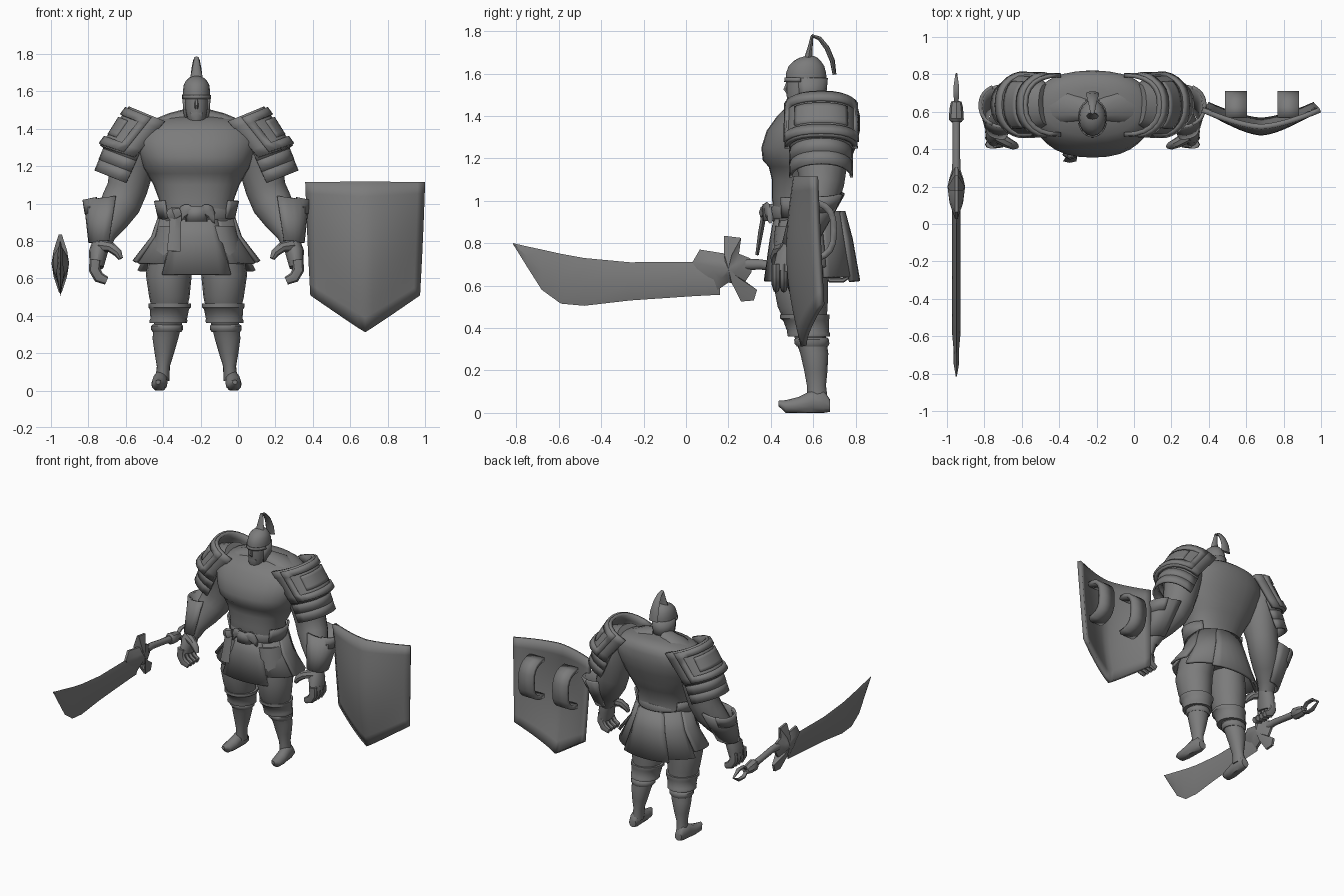
import bpy, bmesh, math
from mathutils import Vector as V

CX = -0.222  # body centre line
grey = bpy.data.materials.new("plain_grey")
grey.diffuse_color = (0.2, 0.2, 0.2, 1)


def mk(name, verts, faces, mirror=False, x=CX, thick=0):
    me = bpy.data.meshes.new(name)
    me.from_pydata([tuple(v) for v in verts], [], faces)
    bm = bmesh.new()
    bm.from_mesh(me)
    bmesh.ops.recalc_face_normals(bm, faces=bm.faces)
    bm.to_mesh(me)
    bm.free()
    ob = bpy.data.objects.new(name, me)
    ob.location.x = x
    me.materials.append(grey)
    bpy.context.collection.objects.link(ob)
    if mirror:
        ob.modifiers.new("mirror", 'MIRROR')
    if thick:
        m = ob.modifiers.new("solid", 'SOLIDIFY')
        m.thickness, m.offset = thick, 0
    return ob


def spow(v, p):
    return math.copysign(abs(v) ** p, v)


def tube(name, secs, n=16, ref=(0, 1, 0), axis=None, p=1.0, floor=None, **kw):
    """Loft of ellipses: each section is x, y, z, radius a, radius b (along ref)."""
    pts = [V(s[:3]) for s in secs]
    vs, fs = [], []
    for i, s in enumerate(secs):
        t = V(axis) if axis else pts[min(i + 1, len(pts) - 1)] - pts[max(i - 1, 0)]
        a = t.cross(V(ref)).normalized()
        b = a.cross(t).normalized()
        for k in range(n):
            w = math.tau * k / n
            q = pts[i] + a * s[3] * spow(math.cos(w), p) + b * s[4] * spow(math.sin(w), p)
            if floor is not None:
                q.z = max(q.z, floor)
            vs.append(q)
    for i in range(len(secs) - 1):
        for k in range(n):
            j = (k + 1) % n
            fs.append((i * n + k, i * n + j, (i + 1) * n + j, (i + 1) * n + k))
    fs += [tuple(range(n)), tuple(range((len(secs) - 1) * n, len(secs) * n))]
    return mk(name, vs, fs, **kw)


def shell(name, c, o, s, ang=90, ns=1, nt=12, p=1.0, frame=False, **kw):
    """Curved plate: c, o, s are (start, end) centre, outward and sideways vectors."""
    vs, fs = [], []
    for i in range(ns + 1):
        C, O, S = (V(e[0]).lerp(V(e[1]), i / ns) for e in (c, o, s))
        for k in range(nt + 1):
            w = math.radians(ang) * (2 * k / nt - 1)
            vs.append(C + O * spow(math.cos(w), p) + S * spow(math.sin(w), p))
    for i in range(ns):
        for k in range(nt):
            if frame and 0 < i < ns - 1 and 0 < k < nt - 1:
                continue
            a = i * (nt + 1) + k
            fs.append((a, a + 1, a + nt + 2, a + nt + 1))
    return mk(name, vs, fs, **kw)


# torso: z, front y, back y, half width
body = [(.74, .46, .68, .17), (.85, .43, .71, .20), (.95, .41, .70, .195), (1.02, .405, .70, .20),
        (1.10, .405, .74, .23), (1.16, .39, .765, .265), (1.19, .362, .775, .285), (1.25, .355, .80, .305),
        (1.33, .38, .82, .335), (1.40, .43, .82, .32), (1.44, .47, .81, .26), (1.465, .55, .78, .18),
        (1.475, .60, .73, .09)]
tube("torso", [(0, (f + b) / 2, z, w, (b - f) / 2) for z, f, b, w in body], n=28, axis=(0, 0, 1), p=.88)
tube("collar_muscle", [(.22, .63, 1.40, .05, .10), (.135, .625, 1.45, .035, .085), (.04, .61, 1.465, .045, .06)],
     n=12, mirror=True)
tube("neck", [(0, .61, 1.40, .09, .09), (0, .59, 1.48, .055, .06), (0, .58, 1.55, .05, .055)])

# head, nose and beard
tube("head", [(0, .505, 1.425, .028, .022), (0, .53, 1.45, .047, .05), (0, .548, 1.50, .06, .074),
              (0, .555, 1.54, .063, .082), (0, .565, 1.59, .066, .088)], axis=(0, 0, 1))
tube("nose", [(0, .482, 1.56, .007, .01), (0, .470, 1.525, .011, .012), (0, .482, 1.505, .01, .008)], n=6)
tube("beard", [(0, .505, 1.485, .044, .03), (0, .50, 1.455, .038, .026), (0, .50, 1.425, .018, .014)], n=8)

# helmet
tube("helmet_dome", [(0, .566, 1.565, .074, .096), (0, .566, 1.60, .073, .095), (0, .568, 1.635, .068, .084),
                     (0, .571, 1.658, .055, .065), (0, .577, 1.673, .038, .045), (0, .583, 1.682, .018, .022)],
     axis=(0, 0, 1))
shell("helmet_guard", ((0, .575, 1.45), (0, .575, 1.58)), ((0, .076, 0), (0, .088, 0)),
      ((.062, 0, 0), (.072, 0, 0)), ang=120, thick=.012)
shell("helmet_brow", ((0, .566, 1.56), (0, .566, 1.58)), ((0, -.099, 0), (0, -.098, 0)),
      ((.076, 0, 0), (.075, 0, 0)), ang=75, thick=.008)
tube("crest_stem", [(0, .575, 1.66, .022, .036), (0, .585, 1.72, .012, .023), (0, .595, 1.78, .006, .012)],
     n=8, ref=(1, 0, 0))
tube("crest_plume", [(0, .592, 1.78, .006, .012), (0, .63, 1.765, .01, .018), (0, .665, 1.72, .012, .027),
                     (0, .69, 1.66, .012, .034), (0, .70, 1.595, .009, .036)], n=8, ref=(1, 0, 0))

# shoulder armour: plate, raised frame, raised centre and lower bands
YS = .637
cc = ((.168, YS, 1.44), (.33, YS, 1.246))
for nm, k, a, lo, hi, fr in (("shoulder_plate", 1, 90, 0, 1, False), ("shoulder_frame", 1.07, 74, .04, .96, True),
                             ("shoulder_panel", 1.04, 42, .3, .7, False)):
    c = [V(cc[0]).lerp(V(cc[1]), t) for t in (lo, hi)]
    shell(nm, c, ((.185 * k, 0, .073 * k), (.178 * k, 0, .059 * k)),
          ((0, .158 * k, 0), (0, .162 * k, 0)), ang=a, ns=5, p=.84, frame=fr, mirror=True, thick=.022)
for i in range(3):
    t, u = i * .33, i * .33 + .40
    c = [V((.29, YS, 1.30)).lerp(V((.37, YS, 1.12)), q) for q in (t, u)]
    shell("shoulder_band", c, ((.175 - i * .004, 0, .065), (.173 - i * .004, 0, .065)),
          ((0, .142, 0), (0, .144, 0)), p=.9, mirror=True, thick=.014)

# arms and bracers
tube("arm", [(.25, .64, 1.42, .06, .11), (.31, .637, 1.37, .12, .145), (.345, .64, 1.2, .12, .125),
             (.37, .64, 1.08, .108, .105), (.405, .62, 1.0, .108, .10), (.45, .58, .92, .09, .085),
             (.495, .54, .84, .066, .064), (.51, .515, .78, .052, .052)], mirror=True)
shell("bracer", ((.46, .63, 1.035), (.485, .535, .80)), ((.135, 0, -.02), (.085, 0, -.01)),
      ((0, .112, 0), (0, .075, 0)), ang=100, ns=2, p=.88, mirror=True, thick=.016)
shell("bracer_cuff", ((.455, .635, 1.045), (.465, .605, .96)), ((.147, 0, -.025), (.125, 0, -.015)),
      ((0, .113, 0), (0, .10, 0)), ang=60, p=.88, mirror=True, thick=.016)

# hands
tube("palm", [(.505, .515, .80, .048, .05), (.525, .495, .74, .05, .07), (.535, .48, .66, .038, .072)],
     n=12, mirror=True)
for i in range(4):
    y = .425 + i * .036
    tube("finger", [(.54, y, .70, .032, .022), (.545, y, .645, .031, .022), (.522, y, .605, .03, .021),
                    (.48, y, .587, .022, .016)], n=8, mirror=True)
tube("thumb", [(.51, .47, .775, .034, .034), (.455, .435, .765, .028, .028), (.42, .42, .735, .023, .023),
               (.405, .415, .705, .013, .013)], n=8, mirror=True)

# legs, knee guards and feet
tube("leg", [(.11, .56, .88, .10, .14), (.13, .545, .74, .12, .135), (.148, .54, .62, .123, .13),
             (.145, .55, .5, .108, .118), (.145, .565, .42, .09, .095), (.152, .585, .36, .075, .075),
             (.166, .605, .28, .069, .066), (.172, .612, .2, .052, .055), (.177, .615, .13, .035, .045),
             (.183, .62, .05, .038, .05)], axis=(0, 0, 1), mirror=True)
tube("knee_guard", [(.143, .56, .465, .114, .116), (.143, .56, .445, .114, .116), (.145, .566, .435, .105, .108),
                    (.148, .575, .385, .098, .098), (.15, .578, .375, .101, .101), (.15, .58, .36, .10, .10)],
     axis=(0, 0, 1), mirror=True)
tube("boot_band", [(.155, .592, .355, .075, .075), (.157, .592, .345, .085, .082), (.157, .594, .325, .085, .082),
                   (.158, .596, .312, .075, .072)], axis=(0, 0, 1), mirror=True)
tube("foot", [(.188, .678, .035, .03, .028), (.19, .65, .05, .055, .036), (.194, .59, .05, .055, .04),
              (.199, .53, .035, .04, .043), (.203, .47, .03, .03, .036), (.205, .435, .045, .012, .012)],
     n=12, ref=(1, 0, 0), axis=(0, 1, 0), floor=0, mirror=True)

# belt, hip flaps, buckle and sash
tube("belt", [(0, .552, .915, .198, .15), (0, .552, .925, .204, .155), (0, .552, .965, .202, .155),
              (0, .552, .975, .195, .15)], n=28, axis=(0, 0, 1))
shell("hip_flap", ((0, .555, .92), (0, .555, 1.015)), ((.20, 0, 0), (.222, 0, 0)),
      ((0, .157, 0), (0, .165, 0)), ang=40, thick=.012, mirror=True)
shell("buckle", ((0, .44, .905), (0, .44, .985)), ((0, -.07, 0), (0, -.07, 0)),
      ((.05, 0, 0), (.05, 0, 0)), nt=6, p=.5, thick=.02)
tube("buckle_wing", [(.03, .378, .97, .022, .014), (.06, .382, .96, .036, .014), (.085, .392, .943, .042, .014),
                     (.10, .397, .92, .028, .014)], n=8, axis=(1, 0, 0), mirror=True)
tube("sash_knot", [(-.09, .38, .955, .028, .024), (-.12, .37, .945, .038, .026), (-.145, .385, .935, .03, .024)], n=8)
tube("sash", [(-.11, .37, .95, .03, .012), (-.115, .352, .85, .032, .012), (-.122, .335, .745, .036, .008)], n=4)


# skirt panels: start angle, end angle, bottom z, scale
def skirt(name, a0, a1, zb, k, mirror=False):
    vs, fs, n = [], [], 6
    for rx, ry, z in ((.19, .15, .95), (.235 * k, .175 * k, .82), (.335 * k, .205 * k, zb)):
        for j in range(n + 1):
            w = math.radians(a0 + (a1 - a0) * j / n)
            y = .57 + ry * math.sin(w) * (1.15 if math.sin(w) > 0 else .95)
            vs.append((rx * math.cos(w), y, z))
    for i in range(2):
        for j in range(n):
            a = i * (n + 1) + j
            fs.append((a, a + 1, a + n + 2, a + n + 1))
    mk(name, vs, fs, mirror=mirror, thick=.018)


skirt("skirt_front", -123, -57, .62, 1.0)
skirt("skirt_side_front", -57, -12, .68, .95, True)
skirt("skirt_side", -18, 22, .69, 1.0, True)
skirt("skirt_side_back", 20, 62, .64, .98, True)
skirt("skirt_back", 58, 122, .62, 1.03)

# shield: bulged face tapering to a point
vs, fs, NU, NV = [], [], 16, 10
for j in range(NV + 1):
    t = j / NV
    for i in range(NU + 1):
        u = 2 * i / NU - 1
        z = 1.115 + (.315 + .195 * abs(u) - 1.115) * t
        mid = .52 - .05 * math.sin(math.pi * t) + .035 * t
        edge = .61 + .03 * t
        vs.append((.68 + u * (.315 - .028 * t), mid + (edge - mid) * abs(u) ** 1.5, z))
for j in range(NV):
    for i in range(NU):
        a = j * (NU + 1) + i
        fs.append((a, a + 1, a + NU + 2, a + NU + 1))
mk("shield", vs, fs, x=0, thick=.028)
for x in (.545, .825):
    shell("shield_strap", ((x - .058, .562, .86), (x + .058, .562, .86)), ((0, .135, 0), (0, .135, 0)),
          ((0, 0, .135), (0, 0, .135)), ang=89, nt=10, p=.72, x=0, thick=.03)

# sword: y, top z, bottom z of the blade
SX = -.95
blade = [(-.815, .80, .795), (-.75, .785, .69), (-.68, .77, .58), (-.59, .75, .515), (-.48, .73, .505),
         (-.265, .71, .53), (.03, .712, .55), (.16, .70, .557)]
tube("blade", [(0, y, (a + b) / 2, (a - b) / 2, .022 if y > -.65 else .014 if y > -.8 else .003)
               for y, a, b in blade], n=4, ref=(1, 0, 0), axis=(0, 1, 0), x=SX)

# guard: thick in the middle, thin at the rim
rim = [(.03, .71), (.065, .77), (.19, .75), (.18, .835), (.26, .825), (.25, .75), (.30, .73), (.31, .665),
       (.28, .62), (.335, .58), (.32, .53), (.26, .525), (.245, .565), (.26, .60), (.2, .615), (.15, .58),
       (.085, .63)]
n, mid = len(rim), V((.18, .68))
inner = [mid + (V(q) - mid) * .45 for q in rim]
vs = [(s * h, q[0], q[1]) for s in (-1, 1) for h, ring in ((.008, rim), (.036, inner)) for q in ring]
vs += [(-.047, .2, .68), (.047, .2, .68)]
fs = [(k, (k + 1) % n, 2 * n + (k + 1) % n, 2 * n + k) for k in range(n)]
for s in (0, 1):
    for k in range(n):
        a, b = 2 * n * s + k, 2 * n * s + (k + 1) % n
        fs += [(a, b, b + n, a + n), (a + n, b + n, 4 * n + s)]
mk("sword_guard", vs, fs, x=SX)

# handle, pommel and end ring
tube("sword_handle", [(0, .28, .70, .028, .024), (0, .35, .70, .024, .022), (0, .45, .685, .022, .022),
                      (0, .56, .67, .024, .022)], n=10, ref=(1, 0, 0), x=SX)
tube("pommel", [(0, .545, .672, .028, .028), (0, .56, .67, .042, .04), (0, .62, .663, .038, .036),
                (0, .655, .66, .025, .028)], n=8, ref=(1, 0, 0), x=SX)
tube("pommel_ring", [(0, .64, .665, .01, .012), (0, .68, .70, .011, .016), (0, .74, .70, .011, .016),
                     (0, .80, .66, .008, .006), (0, .74, .625, .011, .016), (0, .68, .625, .011, .016),
                     (0, .64, .655, .01, .012)], n=6, ref=(1, 0, 0), x=SX)

# smooth shading with sharp edges kept
bpy.ops.object.select_all(action='SELECT')
bpy.context.view_layer.objects.active = bpy.context.selected_objects[0]
bpy.ops.object.shade_smooth_by_angle(angle=math.radians(42))
